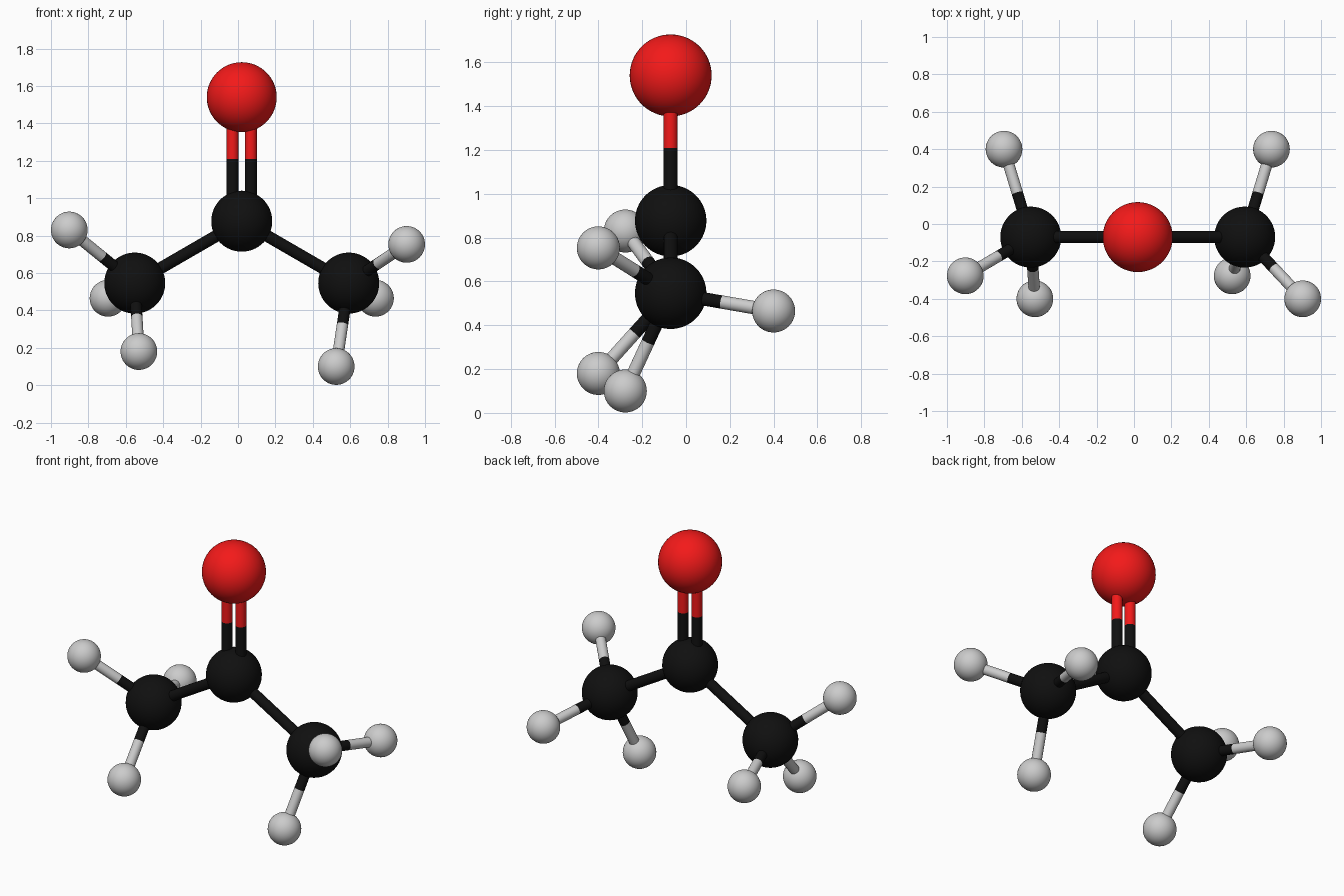
import bpy
from mathutils import Vector

if "Cube" in bpy.data.objects:
    bpy.data.objects.remove(bpy.data.objects["Cube"])


def material(name, rgb):
    m = bpy.data.materials.new(name)
    m.diffuse_color = (*rgb, 1)
    m.use_nodes = True
    m.node_tree.nodes["Principled BSDF"].inputs["Base Color"].default_value = m.diffuse_color
    return m


BLACK = material("carbon_black", (0.005, 0.005, 0.005))
RED = material("oxygen_red", (0.9, 0.01, 0.01))
GREY = None


def finish(name, mat):
    ob = bpy.context.object
    ob.name = name
    bpy.ops.object.shade_smooth_by_angle()
    if mat:
        ob.data.materials.append(mat)
    return ob


def atom(name, pos, radius, mat):
    bpy.ops.mesh.primitive_uv_sphere_add(segments=48, ring_count=32,
                                         radius=radius, location=pos)
    finish(name, mat)


def rod(name, a, b, radius, mat):
    d = b - a
    bpy.ops.mesh.primitive_cylinder_add(
        vertices=32, radius=radius, depth=d.length, location=(a + b) / 2,
        rotation=d.to_track_quat('Z', 'Y').to_euler())
    finish(name, mat)


def bond(name, a, b, radius, mat_a, mat_b):
    # each half of a bond takes the colour of its atom
    if mat_a == mat_b:
        rod(name, a, b, radius, mat_a)
        return
    mid = (a + b) / 2
    rod(name + "_inner", a, mid, radius, mat_a)
    rod(name + "_outer", mid, b, radius, mat_b)


R_C, R_O, R_H, R_BOND = 0.163, 0.187, 0.098, 0.032
Y = -0.07

# central carbon and oxygen with double bond
centre = Vector((0.02, Y, 0.877))
oxygen = Vector((0.02, Y, 1.54))
atom("central_carbon", centre, R_C, BLACK)
atom("oxygen_atom", oxygen, R_O, RED)
for side, s in (("left", -1), ("right", 1)):
    off = Vector((s * 0.049, 0, 0))
    bond(f"double_bond_{side}", centre + off, oxygen + off, R_BOND, BLACK, RED)

# the two end groups: carbon plus three hydrogens each
groups = {
    "left": ((-0.552, Y, 0.546), [(-0.902, -0.277, 0.83),
                                  (-0.53, -0.40, 0.18),
                                  (-0.695, 0.40, 0.465)]),
    "right": ((0.592, Y, 0.546), [(0.902, -0.40, 0.753),
                                  (0.525, -0.277, 0.10),
                                  (0.735, 0.40, 0.465)]),
}
for side, (c, hydrogens) in groups.items():
    c = Vector(c)
    atom(f"{side}_carbon", c, R_C, BLACK)
    bond(f"{side}_carbon_bond", centre, c, R_BOND, BLACK, BLACK)
    for i, h in enumerate(hydrogens, 1):
        h = Vector(h)
        atom(f"{side}_hydrogen_{i}", h, R_H, GREY)
        bond(f"{side}_hydrogen_bond_{i}", c, h, R_BOND * 0.95, BLACK, GREY)
